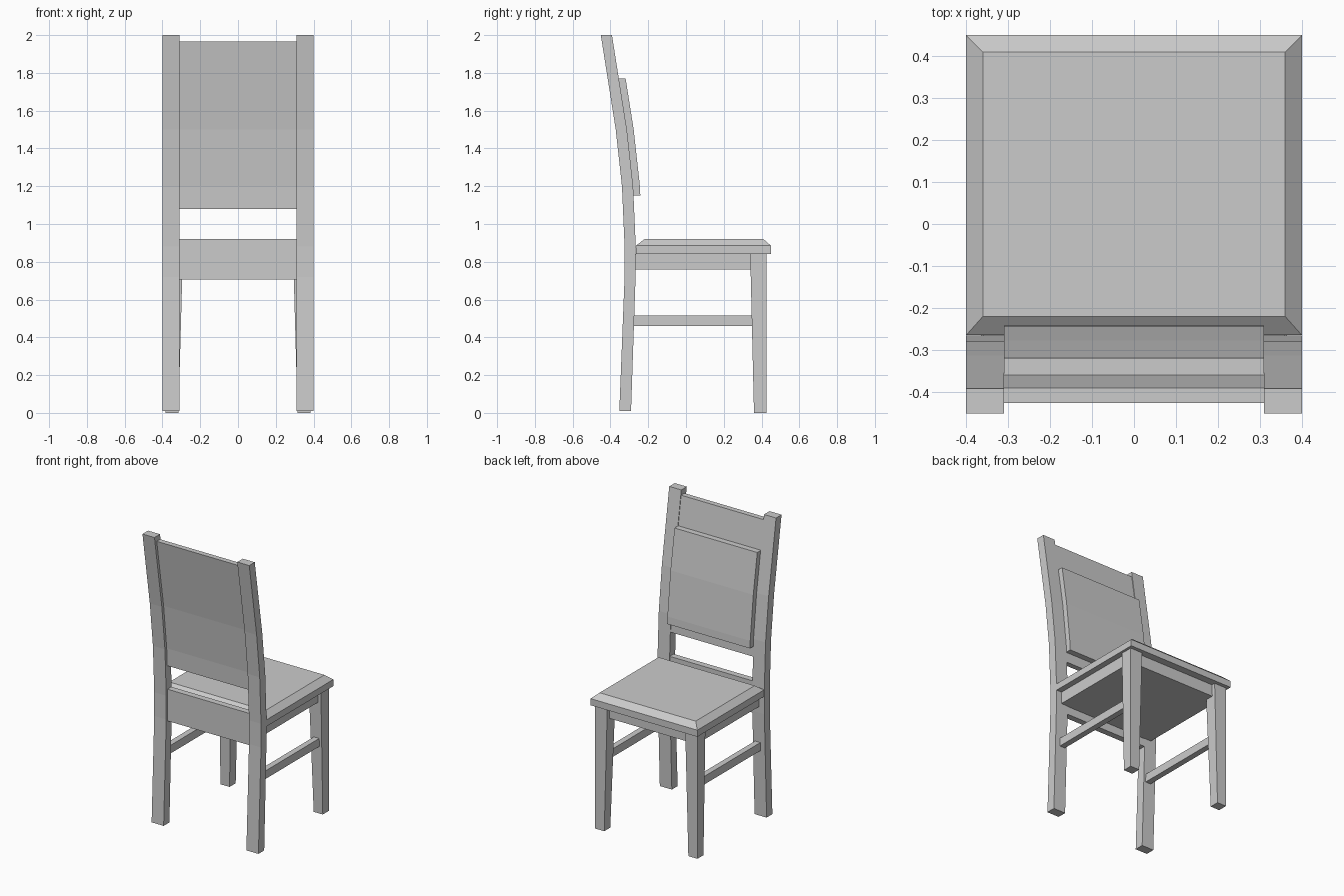
import bpy

if "Cube" in bpy.data.objects:
    bpy.data.objects.remove(bpy.data.objects["Cube"])


def mesh_object(name, verts, faces):
    mesh = bpy.data.meshes.new(name)
    mesh.from_pydata(verts, [], faces)
    mesh.update()
    obj = bpy.data.objects.new(name, mesh)
    bpy.context.collection.objects.link(obj)
    return obj


def loft(name, sections):
    """Stack of rectangles (x0, x1, y0, y1, z), bottom to top."""
    verts, faces = [], []
    for x0, x1, y0, y1, z in sections:
        verts += [(x0, y0, z), (x1, y0, z), (x1, y1, z), (x0, y1, z)]
    for s in range(len(sections) - 1):
        a = s * 4
        for i in range(4):
            j = (i + 1) % 4
            faces.append((a + i, a + j, a + j + 4, a + i + 4))
    n = len(verts)
    faces += [(3, 2, 1, 0), (n - 4, n - 3, n - 2, n - 1)]
    return mesh_object(name, verts, faces)


def mirror_x(obj):
    mod = obj.modifiers.new("mirror", "MIRROR")
    mod.use_axis = (True, False, False)
    mod.use_mirror_merge = False


# Front face line of the curved backrest: (z, y)
CURVE = [(0.88, -0.266), (1.20, -0.280), (1.50, -0.313), (2.00, -0.392)]


def curve_y(z):
    for (z0, y0), (z1, y1) in zip(CURVE, CURVE[1:]):
        if z <= z1:
            return y0 + (y1 - y0) * (z - z0) / (z1 - z0)
    return CURVE[-1][1]


def curved_slab(name, x0, x1, z_levels, back, front):
    return loft(name, [(x0, x1, curve_y(z) + back, curve_y(z) + front, z)
                       for z in z_levels])


# Rear legs running up into the back posts
rear_leg = loft("rear_leg_posts",
                [(0.31, 0.40, -0.353, -0.291, 0.01),
                 (0.31, 0.40, -0.325, -0.267, 0.72)] +
                [(0.31, 0.40, y - 0.059, y, z) for z, y in CURVE])
mirror_x(rear_leg)

# Front legs, tapered on the inner sides
front_leg = loft("front_legs", [(0.315, 0.383, 0.36, 0.425, 0.0),
                                (0.292, 0.383, 0.34, 0.425, 0.84)])
mirror_x(front_leg)

# Seat with chamfered top
loft("seat", [(-0.40, 0.40, -0.265, 0.45, 0.84),
              (-0.40, 0.40, -0.265, 0.45, 0.885),
              (-0.36, 0.36, -0.22, 0.41, 0.92)])

# Apron block under the seat
loft("seat_apron", [(-0.36, 0.36, -0.27, 0.40, 0.76),
                    (-0.36, 0.36, -0.27, 0.40, 0.84)])

# Rear rail between the posts
loft("rear_rail", [(-0.31, 0.31, -0.312, -0.270, 0.705),
                   (-0.31, 0.31, -0.312, -0.270, 0.92)])

# Side stretchers
stretcher = loft("side_stretchers", [(0.325, 0.365, -0.28, 0.355, 0.46),
                                     (0.325, 0.365, -0.28, 0.355, 0.515)])
mirror_x(stretcher)

# Curved back panel and the raised cushion panel on it
curved_slab("back_panel", -0.31, 0.31, [1.08, 1.20, 1.50, 1.965], -0.040, -0.004)
curved_slab("back_cushion", -0.31, 0.31, [1.15, 1.20, 1.50, 1.77], -0.004, 0.036)
